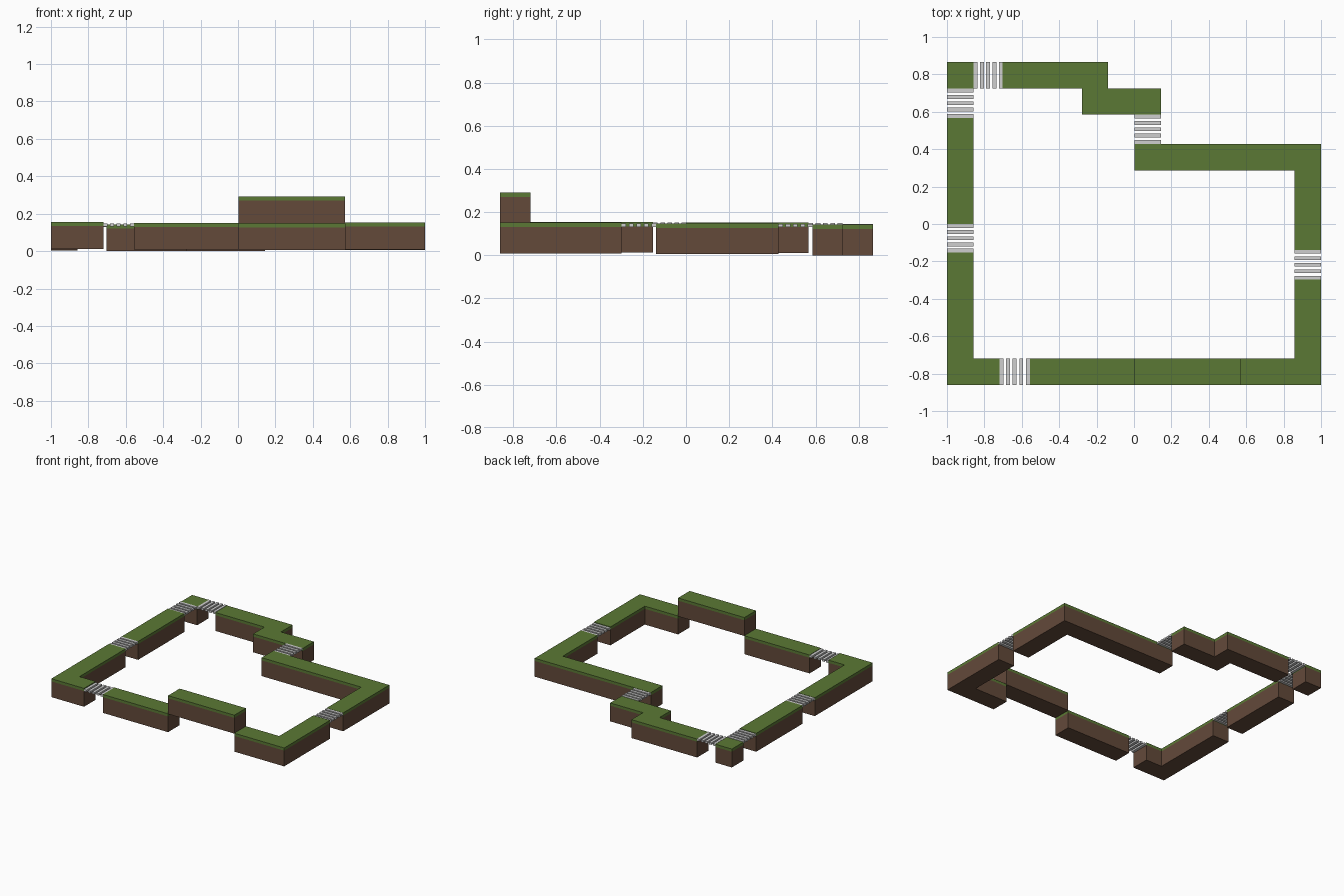
import bpy
import bmesh

cube = bpy.data.objects.get("Cube")
if cube:
    bpy.data.objects.remove(cube, do_unlink=True)


def make_material(name, rgb):
    mat = bpy.data.materials.new(name)
    mat.use_nodes = True
    mat.diffuse_color = (*rgb, 1)
    bsdf = next(n for n in mat.node_tree.nodes if n.type == 'BSDF_PRINCIPLED')
    bsdf.inputs["Base Color"].default_value = (*rgb, 1)
    bsdf.inputs["Roughness"].default_value = 0.9
    return mat


GRASS = make_material("grass green", (0.105, 0.19, 0.035))
SOIL = make_material("soil brown", (0.125, 0.068, 0.042))
SLAT = make_material("pale grey", (0.62, 0.62, 0.62))

HEIGHT = 0.143      # full block height
TURF = 0.021        # grass layer thickness
W = 0.142           # path width


def finish(bm, name, mat):
    bmesh.ops.recalc_face_normals(bm, faces=bm.faces)
    mesh = bpy.data.meshes.new(name)
    bm.to_mesh(mesh)
    bm.free()
    mesh.materials.append(mat)
    obj = bpy.data.objects.new(name, mesh)
    bpy.context.collection.objects.link(obj)
    return obj


def add_prism(bm, outline, z0, z1):
    face = bm.faces.new([bm.verts.new((x, y, z0)) for x, y in outline])
    up = bmesh.ops.extrude_face_region(bm, geom=[face], use_keep_orig=True)
    top = [v for v in up["geom"] if isinstance(v, bmesh.types.BMVert)]
    bmesh.ops.translate(bm, verts=top, vec=(0, 0, z1 - z0))


def rect(x0, y0, x1, y1):
    return [(x0, y0), (x1, y0), (x1, y1), (x0, y1)]


def path_block(name, outline, base):
    """Soil body with a thin grass layer on top."""
    split, top = base + HEIGHT - TURF, base + HEIGHT
    for part, z0, z1, mat in (("soil", base, split, SOIL), ("grass", split, top, GRASS)):
        bm = bmesh.new()
        add_prism(bm, outline, z0, z1)
        finish(bm, f"{name}_{part}", mat)


def bridge(name, x0, y0, x1, y1, axis, top, count=5, width=0.021, thick=0.016):
    """Row of separate slats spaced along the given axis."""
    start, end = (x0, x1) if axis == "x" else (y0, y1)
    bm = bmesh.new()
    for i in range(count):
        a = start + (end - start - width) * i / (count - 1)
        b = a + width
        slat = rect(a, y0, b, y1) if axis == "x" else rect(x0, a, x1, b)
        add_prism(bm, slat, top - thick, top)
    finish(bm, name, SLAT)


FRONT, BACK = -0.862, 0.866

# Front row and corners
path_block("front_left_corner",
           [(-1, FRONT), (-0.719, FRONT), (-0.719, FRONT + W), (-1 + W, FRONT + W),
            (-1 + W, -0.152), (-1, -0.152)], 0.012)
path_block("front_middle", rect(-0.557, FRONT, 0.003, FRONT + W), 0.008)
path_block("raised_step", rect(0.003, FRONT, 0.572, FRONT + W), 0.149)
path_block("front_right_corner",
           [(0.572, FRONT), (1, FRONT), (1, -0.298), (1 - W, -0.298),
            (1 - W, FRONT + W), (0.572, FRONT + W)], 0.009)

# Right side turning inward
path_block("back_right_corner",
           [(1, -0.138), (1, 0.428), (0.003, 0.428), (0.003, 0.428 - W),
            (1 - W, 0.428 - W), (1 - W, -0.138)], 0.005)

# Stepped back row
path_block("back_zigzag",
           [(-0.702, BACK), (-0.702, BACK - W), (-0.279, BACK - W), (-0.279, 0.585),
            (0.145, 0.585), (0.145, BACK - W), (-0.138, BACK - W), (-0.138, BACK)], 0.0)
path_block("back_left_corner", rect(-1, BACK - W, -1 + W, BACK), 0.002)

# Left side
path_block("left_middle", rect(-1, 0.0, -1 + W, 0.567), 0.01)

# Slatted bridges across the gaps
bridge("front_bridge", -0.719, FRONT, -0.557, FRONT + W, "x", 0.148)
bridge("right_bridge", 1 - W, -0.298, 1, -0.138, "y", 0.147)
bridge("inner_bridge", 0.003, 0.428, 0.145, 0.585, "y", 0.146)
bridge("back_bridge", -1 + W, BACK - W, -0.702, BACK, "x", 0.146)
bridge("left_back_bridge", -1, 0.567, -1 + W, BACK - W, "y", 0.149)
bridge("left_front_bridge", -1, -0.152, -1 + W, 0.0, "y", 0.153)
